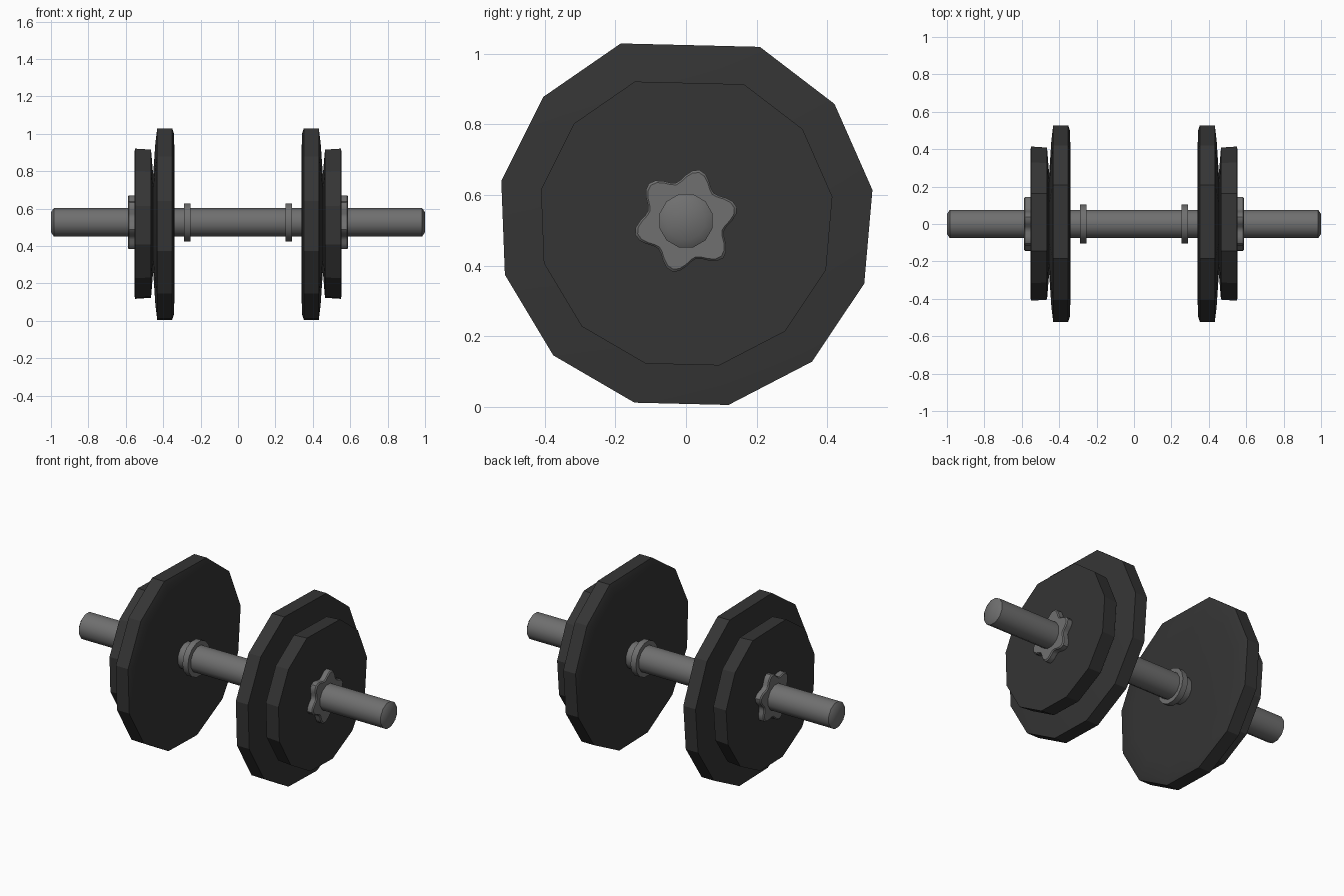
import bpy, bmesh, math

if "Cube" in bpy.data.objects:
    bpy.data.objects.remove(bpy.data.objects["Cube"])

AXIS_Z = 0.527


def material(name, value):
    m = bpy.data.materials.new(name)
    m.diffuse_color = (value, value, value, 1)
    m.use_nodes = True
    m.node_tree.nodes["Principled BSDF"].inputs["Base Color"].default_value = m.diffuse_color
    return m


IRON = material("dark iron", 0.035)
STEEL = material("grey steel", 0.16)


def lathe(name, profile, angles, mat, smooth, side=1, radius=lambda a: 1.0):
    """Spin (x, r) points about the bar axis; r = 0 at an end closes it."""
    bm = bmesh.new()
    rings = []
    for x, r in profile:
        rings.append([bm.verts.new((side * x, r * radius(a) * math.cos(a),
                                    AXIS_Z + r * radius(a) * math.sin(a))) for a in angles])
    n = len(angles)
    for lo, hi in zip(rings, rings[1:]):
        for i in range(n):
            j = (i + 1) % n
            bm.faces.new((lo[i], lo[j], hi[j], hi[i]))
    bm.faces.new(rings[0])
    bm.faces.new(rings[-1])
    bmesh.ops.recalc_face_normals(bm, faces=bm.faces[:])
    me = bpy.data.meshes.new(name)
    bm.to_mesh(me)
    bm.free()
    me.materials.append(mat)
    ob = bpy.data.objects.new(name, me)
    bpy.context.collection.objects.link(ob)
    bpy.ops.object.select_all(action='DESELECT')
    ob.select_set(True)
    bpy.context.view_layer.objects.active = ob
    bpy.ops.object.shade_smooth_by_angle(angle=math.radians(smooth))
    return ob


def circle(n, start=0.0):
    return [start + 2 * math.pi * i / n for i in range(n)]


# Plates have twelve corners with one wider gap at the top
plate_angles = [math.radians(67 - 28.8 * k) for k in range(12)]

# Bar with chamfered ends
lathe("bar", [(-1.0, 0.055), (-0.985, 0.078), (0.985, 0.078), (1.0, 0.055)],
      circle(12, math.radians(15)), STEEL, 40)

for side, label in ((1, "right"), (-1, "left")):
    # Stop ring on the grip
    lathe(label + "_stop_ring", [(0.255, 0.075), (0.255, 0.104), (0.29, 0.104), (0.29, 0.075)],
          circle(14), STEEL, 40, side)
    # Large plate, softly rounded inside and domed outside
    lathe(label + "_large_plate",
          [(0.34, 0.07), (0.34, 0.40), (0.342, 0.505), (0.352, 0.535), (0.432, 0.535),
           (0.442, 0.45), (0.455, 0.25), (0.457, 0.07)],
          plate_angles, IRON, 25, side)
    # Small plate
    lathe(label + "_small_plate",
          [(0.452, 0.07), (0.452, 0.25), (0.465, 0.414), (0.552, 0.420), (0.553, 0.07)],
          plate_angles, IRON, 25, side)
    # Six-lobed spin nut
    lathe(label + "_star_nut", [(0.55, 0.97), (0.553, 1.0), (0.583, 1.0), (0.589, 0.95)],
          circle(48), STEEL, 35, side,
          lambda a: 0.130 + 0.019 * math.cos(6 * (a - math.radians(75))))
